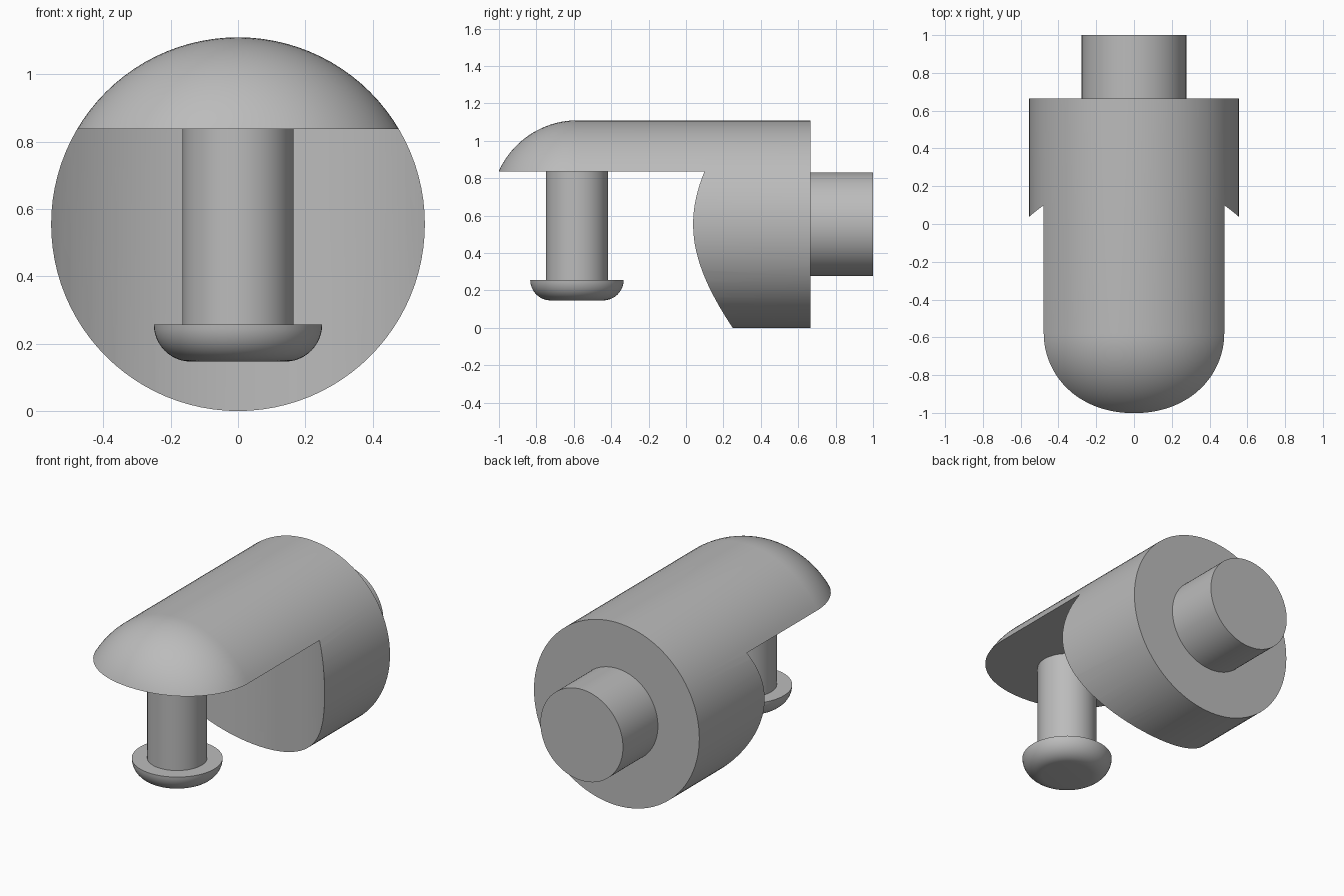
import bpy
import bmesh
from math import pi, sin, cos, asin, radians
from mathutils import Matrix

cube = bpy.data.objects.get("Cube")
if cube:
    bpy.data.objects.remove(cube, do_unlink=True)

grey = bpy.data.materials.new("plain grey")
grey.use_nodes = True
grey.diffuse_color = (0.5, 0.5, 0.5, 1)
grey.node_tree.nodes["Principled BSDF"].inputs["Base Color"].default_value = (0.5, 0.5, 0.5, 1)


def lathe(name, profile, matrix, segments=96):
    """Revolve (radius, height) points, bottom to top, into a closed solid."""
    bm = bmesh.new()
    rings = []
    for r, h in profile:
        rings.append([bm.verts.new((r * cos(2 * pi * i / segments),
                                    r * sin(2 * pi * i / segments), h))
                      for i in range(segments)])
    for low, high in zip(rings, rings[1:]):
        for i in range(segments):
            j = (i + 1) % segments
            bm.faces.new((low[i], low[j], high[j], high[i]))
    bm.faces.new(rings[0][::-1])
    bm.faces.new(rings[-1])
    bm.transform(matrix)
    bmesh.ops.recalc_face_normals(bm, faces=bm.faces)
    mesh = bpy.data.meshes.new(name)
    bm.to_mesh(mesh)
    bm.free()
    mesh.materials.append(grey)
    obj = bpy.data.objects.new(name, mesh)
    bpy.context.collection.objects.link(obj)
    return obj


def arc(cr, ch, radius, start, end, steps):
    """Profile points on a circle, angles in radians from the radius axis."""
    return [(cr + radius * cos(start + (end - start) * i / steps),
             ch + radius * sin(start + (end - start) * i / steps))
            for i in range(steps + 1)]


RADIUS = 0.555
PIN_Y = -0.583
LEDGE_Z = 0.837
along_y = Matrix.Translation((0, 0, RADIUS)) @ Matrix.Rotation(-pi / 2, 4, "X")
at_pin = Matrix.Translation((0, PIN_Y, 0))

# Main barrel with a rounded nose
nose = 0.462
nose_centre = RADIUS - nose
body = lathe("barrel", arc(nose_centre, -0.58, nose, radians(-85), 0, 24)
             + [(RADIUS, 0.665)], along_y)

# Round clearance around the pin, cut out below the ledge
cutter = lathe("clearance_cutter", [(0.833, -0.5), (0.833, LEDGE_Z)], at_pin, 128)
cutter.hide_render = True
cutter.hide_viewport = True
cut = body.modifiers.new("clearance", "BOOLEAN")
cut.operation = "DIFFERENCE"
cut.solver = "EXACT"
cut.object = cutter
bpy.context.view_layer.objects.active = body
bpy.ops.object.modifier_apply(modifier=cut.name)
bpy.data.objects.remove(cutter, do_unlink=True)

# Rear shaft
shaft = lathe("rear_shaft", [(0.277, 0.66), (0.277, 1.0)], along_y)

# Hanging pin and its rounded head
pin = lathe("pin", [(0.165, 0.25), (0.165, LEDGE_Z + 0.01)], at_pin, 64)
head = lathe("pin_head", arc(0.14, 0.257, 0.11, -pi / 2, 0, 12), at_pin, 64)

for obj in (body, shaft, pin, head):
    bpy.ops.object.select_all(action="DESELECT")
    obj.select_set(True)
    bpy.context.view_layer.objects.active = obj
    bpy.ops.object.shade_smooth_by_angle(angle=radians(30))
